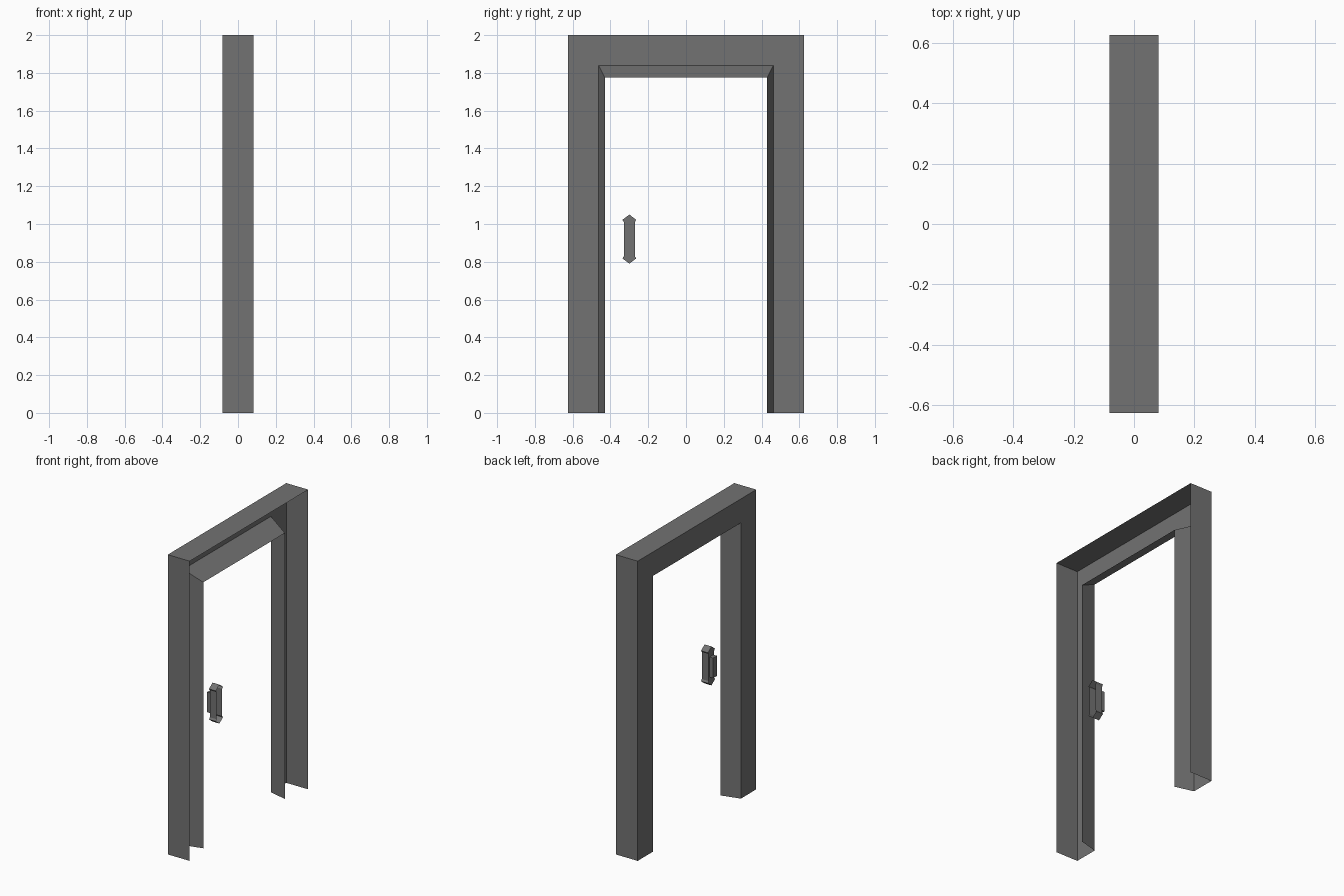
import bpy, bmesh

if "Cube" in bpy.data.objects:
    bpy.data.objects.remove(bpy.data.objects["Cube"])

grey = bpy.data.materials.new("dark grey metal")
grey.diffuse_color = (0.17, 0.17, 0.17, 1)
grey.use_nodes = True
grey.node_tree.nodes["Principled BSDF"].inputs["Base Color"].default_value = grey.diffuse_color


def make(name, bm):
    bm.normal_update()
    mesh = bpy.data.meshes.new(name)
    bm.to_mesh(mesh)
    bm.free()
    mesh.materials.append(grey)
    ob = bpy.data.objects.new(name, mesh)
    bpy.context.collection.objects.link(ob)
    return ob


# Door frame: an open channel section (x, half width, height) run round an arch
section = [(0.081, 0.625, 2.0), (-0.081, 0.625, 2.0),
           (-0.081, 0.463, 1.84), (0.045, 0.43, 1.775)]
bm = bmesh.new()
rings = [[bm.verts.new((x, y, z)) for y, z in ((-w, 0), (-w, h), (w, h), (w, 0))]
         for x, w, h in section]
for a, b in zip(rings, rings[1:]):
    for i in range(3):
        bm.faces.new((a[i], a[i + 1], b[i + 1], b[i]))
make("door_frame", bm)


def shell(name, outline, x_back, x_front, cy=-0.30, cz=0.92):
    """Outline in y, z pulled along x: closed at the back, open at the front."""
    bm = bmesh.new()
    back, front = [[bm.verts.new((x, cy + y, cz + z)) for y, z in outline]
                   for x in (x_back, x_front)]
    n = len(outline)
    for i in range(n):
        j = (i + 1) % n
        bm.faces.new((back[i], front[i], front[j], back[j]))
    bm.faces.new(back)
    bmesh.ops.recalc_face_normals(bm, faces=bm.faces)
    return make(name, bm)


# Handle: a grip with a wider pointed cap at each end
half = [(0.029, -0.09), (0.029, 0.09), (0.037, 0.102), (0, 0.13),
        (-0.037, 0.102), (-0.029, 0.09)]
lower = [(-0.029, -0.09), (-0.037, -0.102), (0, -0.13), (0.037, -0.102)]
shell("handle_grip", half + lower, 0.022, 0.073)

# Stem joining the handle to the door leaf
shell("handle_stem", [(-0.02, -0.067), (0.02, -0.067), (0.02, 0.067), (-0.02, 0.067)],
      -0.004, 0.022)
